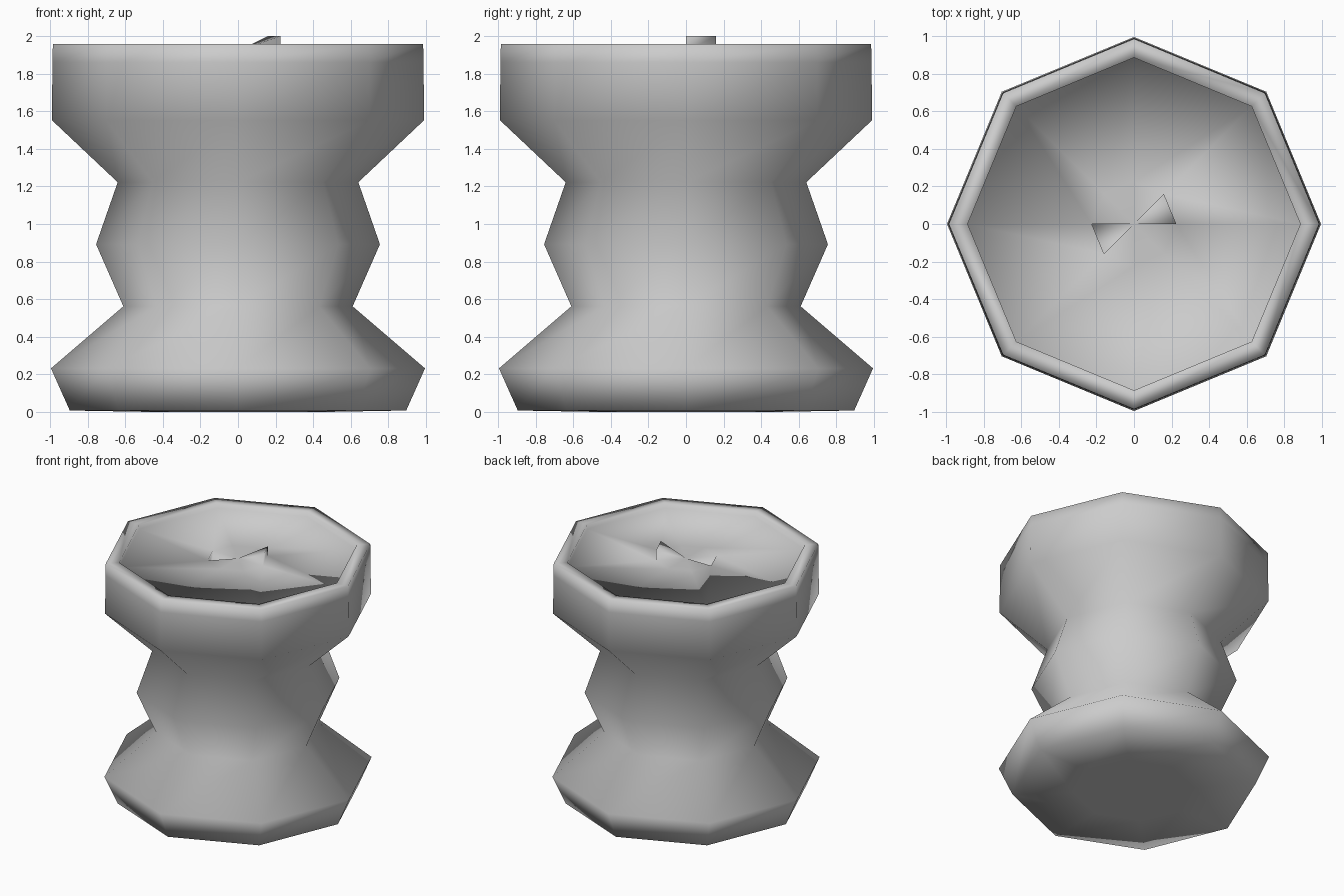
import bpy, bmesh, math

cube = bpy.data.objects.get("Cube")
if cube:
    bpy.data.objects.remove(cube, do_unlink=True)

SIDES = 8

grey = bpy.data.materials.new("plain_grey")
grey.use_nodes = True
colour = (0.6, 0.6, 0.6, 1)
grey.diffuse_color = colour
grey.node_tree.nodes["Principled BSDF"].inputs["Base Color"].default_value = colour


def polar(radius, step, z):
    a = math.tau * step / SIDES
    return (radius * math.cos(a), radius * math.sin(a), z)


def lathe(name, bottom, profile, top, slices):
    """Closed turned shape; slices maps a top sector to the height of its outer edge."""
    bm = bmesh.new()
    rings = [[bm.verts.new(polar(r, i, z)) for i in range(SIDES)] for r, z in profile]
    low, high = bm.verts.new((0, 0, bottom)), bm.verts.new((0, 0, top))
    last = rings[-1]
    for i in range(SIDES):
        j = (i + 1) % SIDES
        bm.faces.new((low, rings[0][j], rings[0][i]))
        for a, b in zip(rings, rings[1:]):
            bm.faces.new((a[i], a[j], b[j], b[i]))
        if i in slices:
            # Tilted slice with an outer wall and two side walls
            tip_a, tip_b = (bm.verts.new((v.co.x, v.co.y, slices[i]))
                            for v in (last[i], last[j]))
            bm.faces.new((high, tip_a, tip_b))
            bm.faces.new((last[i], last[j], tip_b, tip_a))
            bm.faces.new((high, last[i], tip_a))
            bm.faces.new((high, tip_b, last[j]))
        else:
            bm.faces.new((high, last[i], last[j]))
    bmesh.ops.recalc_face_normals(bm, faces=bm.faces)
    for face in bm.faces:
        face.smooth = True
    mesh = bpy.data.meshes.new(name)
    bm.to_mesh(mesh)
    bm.free()
    mesh.materials.append(grey)
    bpy.context.collection.objects.link(bpy.data.objects.new(name, mesh))


# Foot, waist with a bulge, cup, rim and shallow flat dish,
# with one slice of the dish raised and the opposite one sunk
lathe("turned_body", 0.0, [
    (0.45, 0.0), (0.895, 0.008), (0.995, 0.232), (0.61, 0.562), (0.755, 0.892),
    (0.64, 1.222), (0.99, 1.552), (0.987, 1.86), (0.985, 1.957), (0.885, 1.957),
    (0.885, 1.92), (0.225, 1.92)], 1.92, {0: 2.0, SIDES // 2: 1.84})
